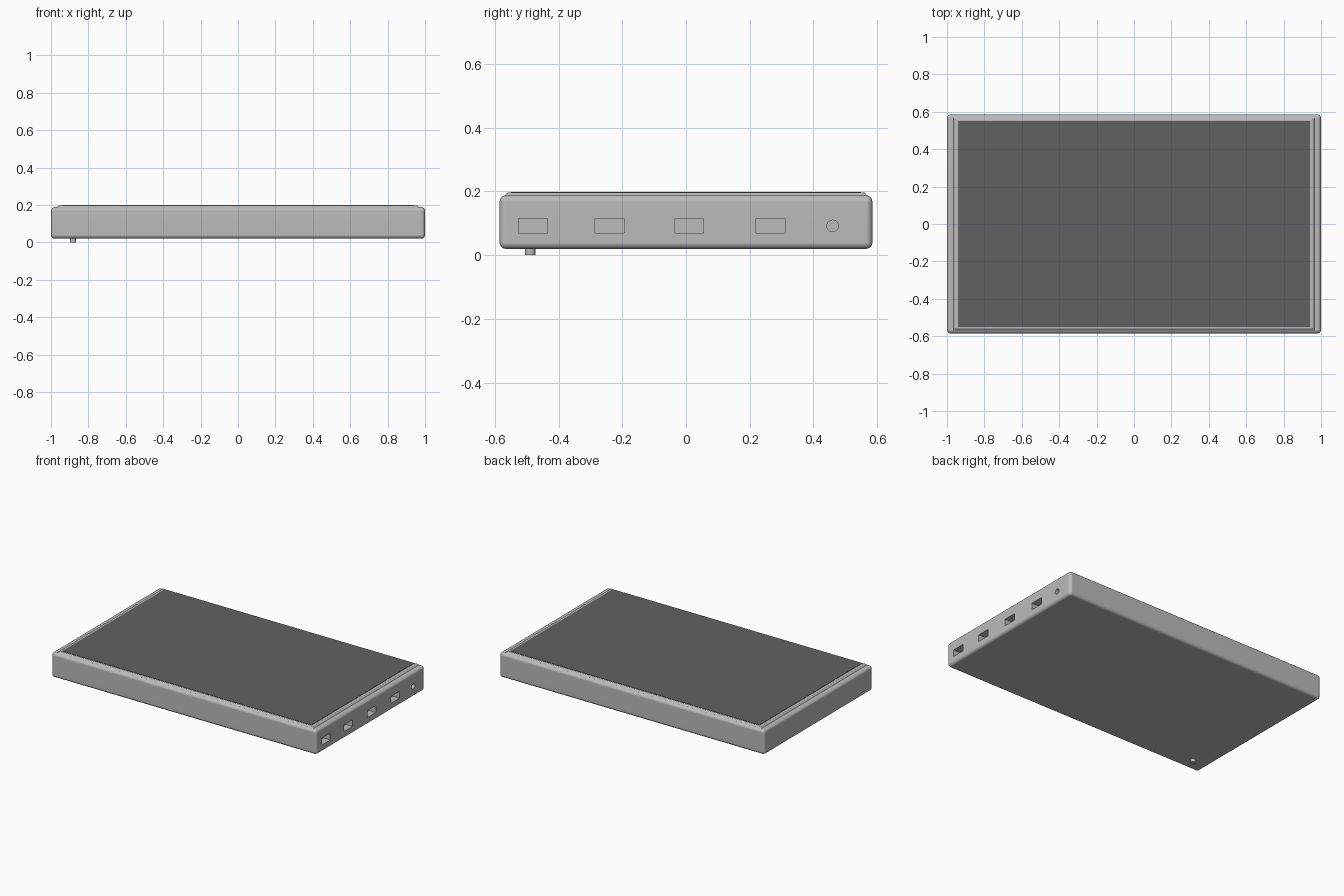
import bpy, bmesh

if "Cube" in bpy.data.objects:
    bpy.data.objects.remove(bpy.data.objects["Cube"])


def material(name, value):
    m = bpy.data.materials.new(name)
    m.use_nodes = True
    colour = (value, value, value, 1)
    m.diffuse_color = colour
    bsdf = m.node_tree.nodes["Principled BSDF"]
    bsdf.inputs["Base Color"].default_value = colour
    bsdf.inputs["Roughness"].default_value = 0.6
    return m


grey = material("light grey plastic", 0.5)
dark = material("dark screen", 0.12)


def activate(obj):
    bpy.ops.object.select_all(action='DESELECT')
    obj.select_set(True)
    bpy.context.view_layer.objects.active = obj


def box(name, size, centre, mat, top_inset=0):
    """Box, optionally with its top face drawn inwards."""
    bm = bmesh.new()
    bmesh.ops.create_cube(bm, size=1)
    for v in bm.verts:
        inset = 2 * top_inset if v.co.z > 0 else 0
        v.co.x *= size[0] - inset
        v.co.y *= size[1] - inset
        v.co.z *= size[2]
    mesh = bpy.data.meshes.new(name)
    bm.to_mesh(mesh)
    bm.free()
    mesh.materials.append(mat)
    obj = bpy.data.objects.new(name, mesh)
    obj.location = centre
    bpy.context.collection.objects.link(obj)
    return obj


def cylinder(name, radius, depth, centre, mat, rotation=(0, 0, 0)):
    bpy.ops.mesh.primitive_cylinder_add(vertices=32, radius=radius, depth=depth,
                                        location=centre, rotation=rotation)
    obj = bpy.context.object
    obj.name = name
    obj.data.materials.append(mat)
    return obj


def round_edges(obj, width, segments):
    activate(obj)
    mod = obj.modifiers.new("rounding", 'BEVEL')
    mod.width = width
    mod.segments = segments
    bpy.ops.object.modifier_apply(modifier=mod.name)


def smooth(obj):
    activate(obj)
    bpy.ops.object.shade_smooth_by_angle()
    mod = obj.modifiers.new("flat face normals", 'WEIGHTED_NORMAL')
    mod.keep_sharp = True


# Rounded casing
casing = box("casing", (2, 1.17, 0.168), (0, 0, 0.104), grey)
round_edges(casing, 0.02, 5)

# Recessed ports and round socket along the side
port_z, depth = 0.092, 0.05
cutters = [box("port_cutter", (2 * depth, 0.09, 0.046), (1, y, port_z), grey)
           for y in (-0.48, -0.24, 0.01, 0.265)]
cutters.append(cylinder("socket_cutter", 0.018, 2 * depth, (1, 0.46, port_z),
                        grey, (0, 1.5708, 0)))
for cutter in cutters:
    cutter.hide_render = True
    activate(casing)
    cut = casing.modifiers.new("recess", 'BOOLEAN')
    cut.operation = 'DIFFERENCE'
    cut.solver = 'EXACT'
    cut.object = cutter
    bpy.ops.object.modifier_apply(modifier=cut.name)
    bpy.data.objects.remove(cutter)
smooth(casing)

# Raised frame with sloping edges
frame = box("screen_frame", (1.938, 1.142, 0.012), (0, 0, 0.191), grey, 0.012)
round_edges(frame, 0.002, 2)
smooth(frame)

# Thin display panel
box("screen", (1.88, 1.1, 0.004), (0, 0, 0.197), dark)

# Small peg under one corner
peg = cylinder("bottom_peg", 0.017, 0.03, (-0.882, -0.489, 0.015), grey)
smooth(peg)
